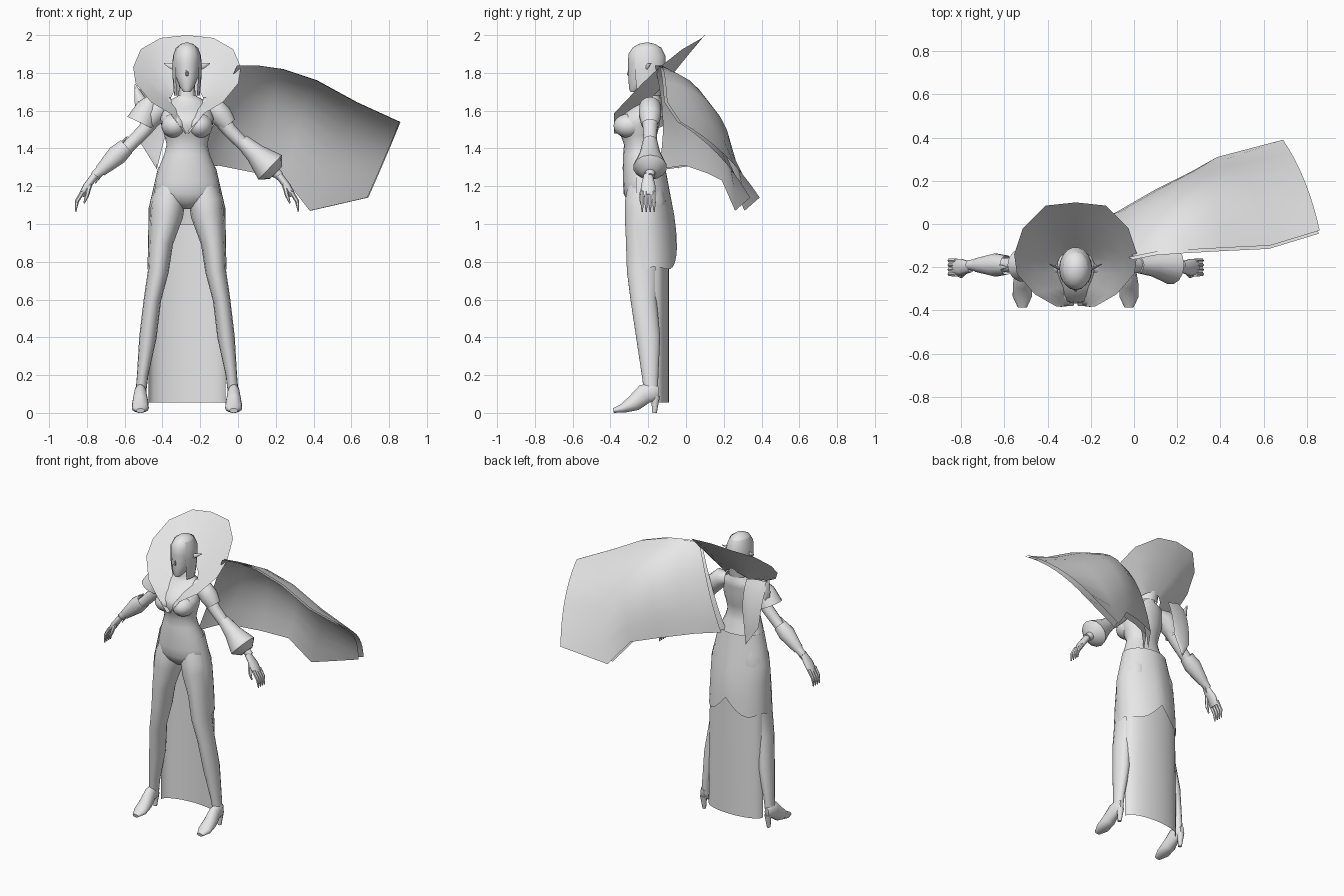
import bpy
import bmesh
from math import sin, cos, pi, radians
from mathutils import Vector

default = bpy.data.objects.get("Cube")
if default:
    bpy.data.objects.remove(default)

AXIS = -.27  # the figure stands left of the middle because of the cape
Y, Z = Vector((0, 1, 0)), Vector((0, 0, 1))

grey = bpy.data.materials.new("pale_grey")
grey.use_nodes = True
grey.diffuse_color = (.8, .8, .8, 1)
grey.node_tree.nodes["Principled BSDF"].inputs["Base Color"].default_value = (.8, .8, .8, 1)
parts = []


def finish(name, bm, shift=AXIS):
    bmesh.ops.recalc_face_normals(bm, faces=bm.faces)
    mesh = bpy.data.meshes.new(name)
    bm.to_mesh(mesh)
    bm.free()
    mesh.materials.append(grey)
    obj = bpy.data.objects.new(name, mesh)
    obj.location.x = shift
    bpy.context.collection.objects.link(obj)
    parts.append(obj)


def grid(name, rows, closed=False, caps=False, shift=AXIS):
    """Skin a surface over rows of points."""
    bm = bmesh.new()
    verts = [[bm.verts.new(p) for p in row] for row in rows]
    count = len(rows[0])
    for a, b in zip(verts, verts[1:]):
        for i in range(count if closed else count - 1):
            j = (i + 1) % count
            bm.faces.new((a[i], a[j], b[j], b[i]))
    if caps:
        bm.faces.new(verts[0])
        bm.faces.new(verts[-1])
    finish(name, bm, shift)


def tube(name, rings, ref=Y, sides=14, caps=True):
    """Elliptical tube; each ring is x, y, z, cross radius, radius along ref."""
    centres = [Vector(r[:3]) for r in rings]
    rows = []
    for i, ring in enumerate(rings):
        along = (centres[min(i + 1, len(rings) - 1)] - centres[max(i - 1, 0)]).normalized()
        u = ref.cross(along).normalized()
        v = along.cross(u)
        rows.append([centres[i] + u * ring[3] * cos(2 * pi * k / sides)
                     + v * ring[4] * sin(2 * pi * k / sides) for k in range(sides)])
    grid(name, rows, True, caps)


def upright(name, rings, sides=16):
    """Level elliptical rings on the body axis; each is y, z and two radii."""
    turn = [2 * pi * k / sides for k in range(sides)]
    grid(name, [[(rx * cos(a), y + ry * sin(a), z) for a in turn]
                for y, z, rx, ry in rings], True, True)


def limb(name, side, rings, y=-.19, **extra):
    """Round arm part in the x-z plane; each ring is x, z, radius."""
    tube(name, [(side * x, y, z, r, r) for x, z, r in rings], **extra)


def ball(name, centre, radii):
    bm = bmesh.new()
    bmesh.ops.create_uvsphere(bm, u_segments=16, v_segments=10, radius=1)
    for v in bm.verts:
        v.co = Vector(centre) + Vector([c * r for c, r in zip(v.co, radii)])
    finish(name, bm)


# Torso, neck and head
upright("torso", [(-.21, 1.08, .03, .06), (-.21, 1.12, .15, .1), (-.214, 1.16, .18, .116),
                  (-.219, 1.22, .168, .115), (-.23, 1.3, .148, .105), (-.243, 1.37, .12, .09),
                  (-.245, 1.42, .108, .083), (-.25, 1.47, .12, .096), (-.255, 1.52, .136, .114),
                  (-.25, 1.56, .14, .112), (-.215, 1.61, .125, .085), (-.185, 1.65, .1, .058),
                  (-.185, 1.68, .045, .045), (-.2, 1.78, .04, .045)], 20)
upright("head", [(-.275, 1.7, .018, .02), (-.26, 1.72, .036, .042), (-.225, 1.78, .06, .08),
                 (-.21, 1.85, .071, .097), (-.21, 1.9, .07, .095), (-.208, 1.935, .055, .074),
                 (-.207, 1.953, .032, .044), (-.207, 1.96, .01, .012)])
tube("nose", [(0, -.297, 1.83, .004, .006), (0, -.308, 1.79, .008, .006),
              (0, -.294, 1.78, .007, .004)], sides=6)

# Hair hangs around the back and sides of the head
hair = []
for z, rx, ry in ((1.935, .058, .077), (1.89, .075, .1), (1.82, .077, .1),
                  (1.75, .075, .09), (1.68, .068, .075)):
    turn = [radians(a) for a in range(-130, 131, 20)]
    hair.append([(rx * sin(a), -.207 + ry * cos(a), z) for a in turn])
grid("hair", hair)

# Wide standing collar, from the neckline out to the rim
neckline = [(0, -.13, 1.73), (.04, -.13, 1.72), (.07, -.15, 1.7), (.085, -.18, 1.67),
            (.08, -.23, 1.64), (.06, -.29, 1.61), (.03, -.34, 1.56), (.004, -.355, 1.48)]
rim = [(0, .1, 2), (.14, .085, 1.985), (.245, -.02, 1.925), (.285, -.14, 1.83),
       (.272, -.23, 1.745), (.19, -.325, 1.645), (.09, -.382, 1.585), (.01, -.38, 1.48)]


def both_sides(half):
    return [(-x, y, z) for x, y, z in reversed(half[1:])] + half


inner, outer = both_sides(neckline), both_sides(rim)
grid("collar", [[Vector(a).lerp(Vector(b), t) for a, b in zip(inner, outer)]
                for t in (0, .35, .7, 1)])

for side, label in ((1, "left"), (-1, "right")):
    ball(label + "_bust", (side * .066, -.3, 1.52), (.07, .084, .065))
    tube(label + "_ear", [(side * .065, -.21, 1.83, .018, .008), (side * .09, -.2, 1.838, .013, .006),
                          (side * .122, -.185, 1.85, .002, .002)], sides=6)
    # Leg, shoe and heel
    leg = [(.085, -.215, 1.2, .075, .095), (.1, -.215, 1.12, .09, .11), (.108, -.22, 1.05, .088, .107),
           (.138, -.225, .9, .064, .095), (.152, -.23, .75, .055, .085), (.183, -.225, .6, .046, .07),
           (.207, -.2, .4, .046, .065), (.235, -.19, .2, .03, .045), (.245, -.185, .1, .028, .036)]
    tube(label + "_leg", [(side * r[0], *r[1:]) for r in leg])
    shoe = [(-.145, .11, .015, .03), (-.17, .11, .03, .05), (-.22, .1, .034, .054),
            (-.275, .052, .043, .045), (-.335, .024, .045, .025), (-.385, .012, .022, .012)]
    tube(label + "_shoe", [(side * .247, *r) for r in shoe], ref=Z)
    tube(label + "_heel", [(side * .247, -.16, .09, .024, .022), (side * .247, -.168, 0, .011, .013)],
         sides=8)
    # Arm, puffed sleeve and hand
    limb(label + "_arm", side, [(.1, 1.62, .04), (.165, 1.575, .045), (.228, 1.493, .038),
                                (.32, 1.4, .034), (.41, 1.325, .036), (.495, 1.25, .023)])
    limb(label + "_sleeve", side, [(.08, 1.63, .04), (.135, 1.622, .058), (.18, 1.575, .06),
                                   (.218, 1.525, .046)], caps=False)
    tube(label + "_palm", [(side * .485, -.2, 1.26, .02, .024), (side * .53, -.2, 1.2, .02, .04),
                           (side * .56, -.2, 1.15, .016, .038)], sides=10)
    for k in range(4):
        y = -.232 + k * .021
        limb(label + "_finger", side, [(.553, 1.17, .012), (.583, 1.12, .011), (.59, 1.065, .004)],
             y, sides=6)
    tube(label + "_thumb", [(side * .515, -.22, 1.21, .014, .014), (side * .53, -.24, 1.15, .011, .011),
                            (side * .545, -.24, 1.11, .004, .004)], sides=6)

# Bell cuff on the left, flared shoulder and spiked bracer on the right
limb("left_cuff", 1, [(.29, 1.44, .038), (.36, 1.375, .054), (.44, 1.3, .09), (.47, 1.27, .045)])
limb("right_shoulder_flare", -1, [(.17, 1.68, .02), (.205, 1.62, .06), (.245, 1.535, .078)], caps=False)
tube("right_shoulder_spike", [(-.22, -.16, 1.57, .045, .04), (-.25, -.14, 1.66, .03, .02),
                              (-.275, -.13, 1.74, .003, .003)], sides=6)
limb("right_bracer", -1, [(.32, 1.41, .045), (.37, 1.365, .054), (.46, 1.28, .032)], caps=False)
tube("right_bracer_spike", [(-.4, -.2, 1.365, .02, .03), (-.315, -.2, 1.465, .002, .002)], sides=6)
tube("right_wrist_spike", [(-.41, -.19, 1.34, .025, .03), (-.485, -.19, 1.215, .002, .002)], sides=6)

# Long skirt panel behind the legs
arc = [radians(a) for a in range(-90, 91, 15)]
grid("long_skirt", [[(rx * sin(a), -.165 + .075 * cos(a), z) for a in arc]
                    for z, rx in ((1, .185), (.8, .195), (.5, .2), (.25, .203), (.055, .205))])

# Short overskirt with a pointed hem
over = []
for t in (0, .2, .4, .6, .8, 1):
    row = []
    for deg in range(-110, 111, 10):
        a = radians(deg)
        hem = .76 + .12 * (1 - abs(sin(2 * a))) * max(cos(a), 0)
        z = 1.3 + (hem - 1.3) * t
        rx = .153 + .046 * min(1, 2.5 * t) + .01 * t
        row.append((rx * sin(a), -.225 + .02 * t + (.115 + .042 * min(1, 1.4 * t)) * cos(a), z))
    over.append(row)
grid("overskirt", over)

# Windblown cape: top edge, bulge and hem of each column
columns = [((0, -.15, 1.84), (-.12, -.09, 1.54), (-.2, -.1, 1.29)),
           ((.1, -.13, 1.84), (.03, .04, 1.64), (-.1, .045, 1.31)),
           ((.24, -.12, 1.82), (.18, .11, 1.65), (.1, .16, 1.27)),
           ((.42, -.11, 1.76), (.34, .18, 1.57), (.26, .24, 1.23)),
           ((.63, -.1, 1.645), (.53, .2, 1.45), (.385, .31, 1.07)),
           ((.86, -.03, 1.54), (.79, .2, 1.37), (.69, .39, 1.14))]


def bulged(column, t):
    a, m, b = map(Vector, column)
    return a * (1 - t) * (1 - 2 * t) + m * 4 * t * (1 - t) + b * t * (2 * t - 1)


steps = [k / 8 for k in range(9)]
grid("cape_outer", [[bulged(c, t) for t in steps] for c in columns], shift=0)
grid("cape_lining", [[bulged(c, t) - Y * (.015 + .035 * t) for t in steps] for c in columns], shift=-.005)

# Short cape tail hanging behind the right shoulder
tail = [((-.38, -.12, 1.7), (-.38, -.08, 1.58), (-.39, -.07, 1.45)),
        ((-.46, -.12, 1.72), (-.45, -.06, 1.54), (-.43, -.04, 1.29)),
        ((-.53, -.14, 1.71), (-.52, -.09, 1.57), (-.51, -.07, 1.42))]
grid("cape_tail", [[bulged(c, t) for t in steps] for c in tail], shift=0)

# Smooth shading that keeps hard edges
bpy.ops.object.select_all(action="DESELECT")
for obj in parts:
    obj.select_set(True)
bpy.context.view_layer.objects.active = parts[0]
bpy.ops.object.shade_smooth_by_angle(angle=radians(50))
